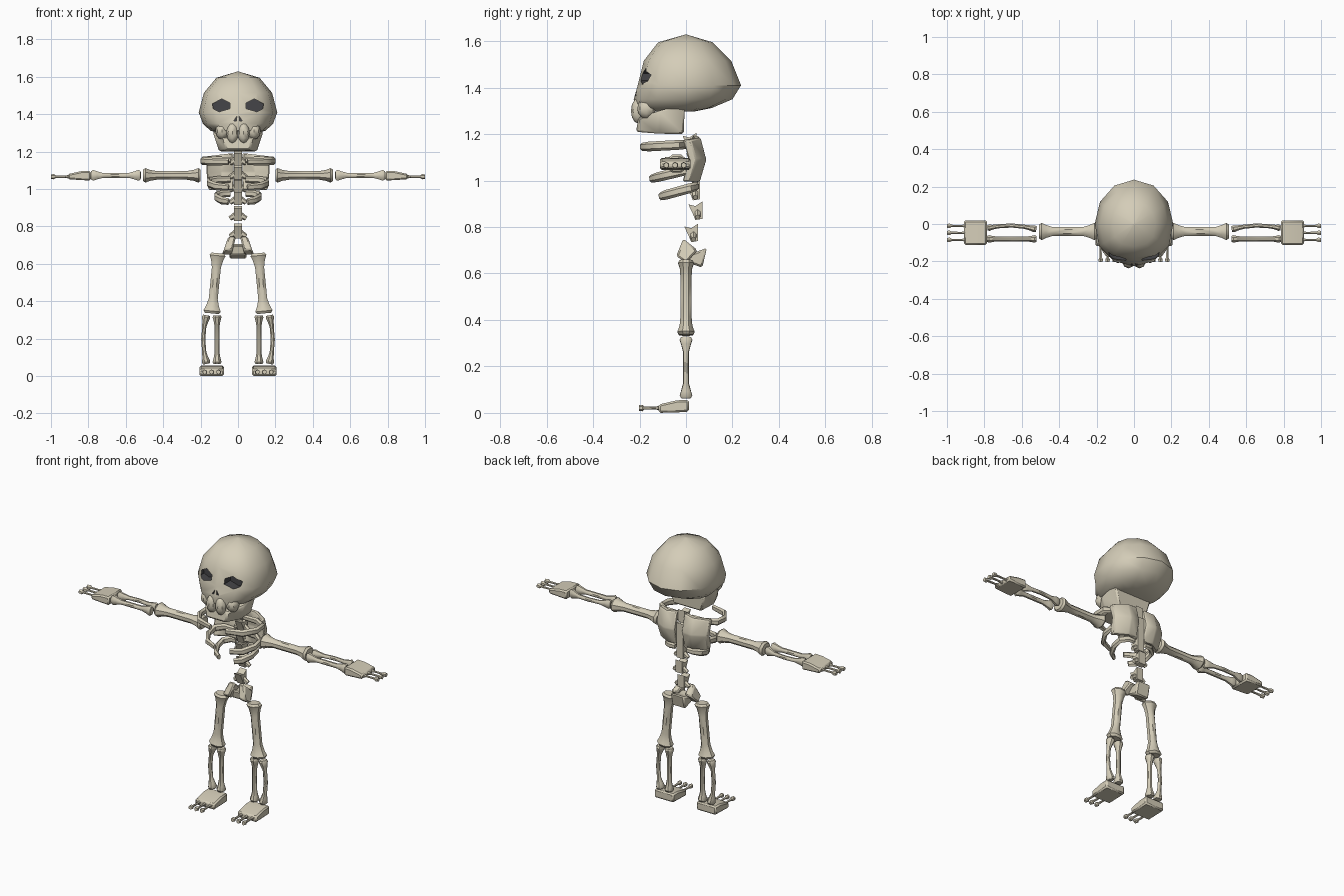
import bpy, bmesh, math
from mathutils import Vector

if "Cube" in bpy.data.objects:
    bpy.data.objects.remove(bpy.data.objects["Cube"])


def material(name, rgb):
    m = bpy.data.materials.new(name)
    m.diffuse_color = (*rgb, 1)
    m.use_nodes = True
    m.node_tree.nodes["Principled BSDF"].inputs["Base Color"].default_value = m.diffuse_color
    return m


BONE = material("ivory_bone", (0.66, 0.61, 0.48))
DARK = material("dark_socket", (0.06, 0.06, 0.065))


def loft(bm, rings):
    """Skin a list of equal-length point rings and cap both ends."""
    vs = [[bm.verts.new(p) for p in r] for r in rings]
    n = len(vs[0])
    for a, b in zip(vs, vs[1:]):
        for i in range(n):
            j = (i + 1) % n
            bm.faces.new((a[i], a[j], b[j], b[i]))
    bm.faces.new(vs[0])
    bm.faces.new(vs[-1])


def tube(bm, pts, radii, ref=(0, 0, 1), sides=8):
    """Tube along pts; each radius is (across, along ref)."""
    pts = [Vector(p) for p in pts]
    ref = Vector(ref)
    rings = []
    for i, p in enumerate(pts):
        t = (pts[min(i + 1, len(pts) - 1)] - pts[max(i - 1, 0)]).normalized()
        u = ref.cross(t).normalized()
        v = t.cross(u)
        a, b = radii[i]
        rings.append([p + u * a * math.cos(w) + v * b * math.sin(w)
                      for w in ((k + 0.5) * math.tau / sides for k in range(sides))])
    loft(bm, rings)


def long_bone(bm, p0, p1, end0, end1, shaft, ref, bow=(0, 0, 0)):
    """Bone with flared knuckles at both ends and an optional bow."""
    p0, p1, bow = Vector(p0), Vector(p1), Vector(bow)
    fr = (0, 0.04, 0.12, 0.24, 0.5, 0.76, 0.88, 0.96, 1)
    pts = [p0.lerp(p1, f) + bow * math.sin(math.pi * f) for f in fr]
    rad = []
    for f in fr:
        e = end0 if f < 0.5 else end1
        d = min(f, 1 - f)
        k = 0.8 if d < 0.01 else 1 if d < 0.1 else 0.75 if d < 0.2 else 0
        rad.append([max(shaft, c * k) for c in e])
    tube(bm, pts, rad, ref)


def prism(bm, pts, axis, lo, hi):
    """Extrude a 2D profile along x (pts are y,z) or y (pts are x,z)."""
    place = {"x": lambda p, c: (c, p[0], p[1]), "y": lambda p, c: (p[0], c, p[1])}[axis]
    loft(bm, [[place(p, c) for p in pts] for c in (lo, hi)])


def ball(bm, center, radii):
    ret = bmesh.ops.create_uvsphere(bm, u_segments=8, v_segments=6, radius=1)
    bmesh.ops.scale(bm, verts=ret["verts"], vec=radii)
    bmesh.ops.translate(bm, verts=ret["verts"], vec=center)


def make(name, bm, mirror=True, bevel=0, cutter=None, angle=42):
    bmesh.ops.recalc_face_normals(bm, faces=bm.faces)
    me = bpy.data.meshes.new(name)
    bm.to_mesh(me)
    bm.free()
    me.materials.append(BONE)
    me.materials.append(DARK)
    ob = bpy.data.objects.new(name, me)
    bpy.context.collection.objects.link(ob)
    bpy.ops.object.select_all(action='DESELECT')
    ob.select_set(True)
    bpy.context.view_layer.objects.active = ob
    if cutter:
        m = ob.modifiers.new("sockets", 'BOOLEAN')
        m.operation, m.solver, m.object = 'DIFFERENCE', 'EXACT', cutter
        bpy.ops.object.modifier_apply(modifier=m.name)
    bpy.ops.object.shade_smooth_by_angle(angle=math.radians(angle))
    if bevel:
        b = ob.modifiers.new("bevel", 'BEVEL')
        b.width, b.segments = bevel, 1
    if mirror:
        ob.modifiers.new("mirror", 'MIRROR')
    return ob


# Eye socket and nose hole cutters, dark on every face
bm = bmesh.new()
eye = [(.137, 1.455), (.088, 1.482), (.043, 1.46), (.043, 1.43), (.10, 1.413), (.132, 1.428)]
nose = [(.006, 1.39), (.022, 1.365), (.008, 1.365)]
for s in (1, -1):
    prism(bm, [(s * x, z) for x, z in eye], "y", -0.3, -0.135)
    prism(bm, [(s * x, z) for x, z in nose], "y", -0.3, -0.2)
for f in bm.faces:
    f.material_index = 1
sockets = make("socket_cutter", bm, mirror=False)
sockets.hide_render = True
sockets.hide_viewport = False

# Skull: height, half width, front reach, back reach
bm = bmesh.new()
rings = []
for z, w, yf, yb in [(1.628, .004, .004, .004), (1.595, .115, .12, .115), (1.515, .182, .182, .195),
                     (1.41, .21, .208, .237), (1.35, .188, .225, .2), (1.312, .148, .222, .11),
                     (1.298, .10, .18, .04)]:
    ring = []
    for k in range(12):
        c, s = math.cos(k * math.tau / 12), math.sin(k * math.tau / 12)
        p = 0.82 if s < -0.01 else 1
        x = math.copysign(abs(c) ** p, c) * w
        y = math.copysign(abs(s) ** p, s) * (yf if s < 0 else yb)
        ring.append((x, y, z))
    rings.append(ring)
loft(bm, rings)
make("skull", bm, mirror=False, cutter=sockets)
sockets.hide_set(True)

# Upper teeth and cheek nubs
bm = bmesh.new()
ball(bm, (.03, -.205, 1.30), (.032, .032, .055))
ball(bm, (.085, -.17, 1.31), (.036, .04, .045))
make("upper_teeth", bm)

# Lower jaw
bm = bmesh.new()
low = [(.095, -.01, 1.2), (.10, -.12, 1.2), (.065, -.215, 1.21)]
top = [(.13, -.005, 1.33), (.135, -.12, 1.3), (.075, -.205, 1.27)]
loft(bm, [r + [(-x, y, z) for x, y, z in reversed(r)] for r in (low, top)])
make("lower_jaw", bm, mirror=False, bevel=0.008)

# Vertebrae with side processes
for i, (y, z) in enumerate([(.015, 1.165), (.03, 1.09), (.03, 1.02), (.03, .955), (.04, .87), (.022, .775)]):
    bm = bmesh.new()
    prism(bm, [(y - .03, z + .028), (y, z + .02), (y + .03, z + .04), (y + .03, z - .035),
               (y, z - .04), (y - .012, z - .01)], "x", -.022, .022)
    tube(bm, [(-.044, y + .01, z - .028), (0, y + .01, z), (.044, y + .01, z - .028)],
         [(.012, .012), (.016, .024), (.012, .012)], sides=6)
    make(f"vertebra_{i + 1}", bm, mirror=False)

# Open ribs: half width, front, back, front height, back height
for i, (w, yf, yb, zf, zb) in enumerate([(.2, -.19, 0, 1.145, 1.155), (.162, -.15, .025, 1.008, 1.05),
                                         (.12, -.11, .045, .932, .975)]):
    path = [(.04, 0), (.65 * w, 0), (.94 * w, .18), (.95 * w, .5), (.72 * w, .85), (.05, 1)]
    bm = bmesh.new()
    tube(bm, [(x, yb + (yf - yb) * t, zb + (zf - zb) * t) for x, t in path],
         [(.011, .016), (.013, .019), (.014, .021), (.014, .021), (.013, .021), (.01, .017)], sides=6)
    make(f"rib_pair_{i + 1}", bm)

# Shoulder blades
bm = bmesh.new()
plan = [(.025, .05), (.025, .08), (.09, .088), (.168, .045), (.168, .01), (.09, .055)]
loft(bm, [[(x * k, y + d, z + e * x) for x, y in plan]
          for z, d, k, e in ((.995, -.028, .94, 0), (1.09, 0, 1, 0), (1.195, -.025, 1, -.12))])
make("shoulder_blades", bm, bevel=0.006)

# Pelvis: rear block and two flared wings
bm = bmesh.new()
prism(bm, [(-.01, .70), (.035, .69), (.09, .71), (.07, .625), (.0, .65)], "x", -.045, .045)
make("sacrum", bm, mirror=False, bevel=0.008)
bm = bmesh.new()
side = [(-.042, .675), (-.012, .75), (.05, .70), (.0, .645)]
loft(bm, [[(x0 - k * (z - .65), y, z) for y, z in side] for x0, k in ((.035, .25), (.085, .35))])
make("pelvis_wings", bm, bevel=0.008)

# Arms
X, Y, Z = (1, 0, 0), (0, 1, 0), (0, 0, 1)
bm = bmesh.new()
long_bone(bm, (.2, -.04, 1.073), (.507, -.04, 1.073), (.05, .042), (.05, .042), .025, Z)
make("upper_arms", bm)
bm = bmesh.new()
long_bone(bm, (.522, -.08, 1.073), (.785, -.08, 1.073), (.022, .031), (.022, .031), .014, Z)
long_bone(bm, (.522, -.028, 1.073), (.785, -.022, 1.073), (.02, .029), (.018, .029), .012, Z, (0, .017, 0))
make("forearm_bones", bm)

# Hands and fingers
bm = bmesh.new()
prism(bm, [(.787, 1.045), (.787, 1.097), (.84, 1.095), (.908, 1.08), (.908, 1.052)], "y", -.112, .02)
make("hands", bm, bevel=0.008)
bm = bmesh.new()
for y in (-.085, -.047, -.01):
    tube(bm, [(t, y, 1.066) for t in (.9, .92, .975, .985, 1)],
         [(r, r) for r in (.012, .006, .007, .014, .012)], Z, 6)
make("fingers", bm)

# Legs
bm = bmesh.new()
long_bone(bm, (.108, 0, .657), (.14, 0, .335), (.046, .037), (.05, .04), .026, Y)
make("thigh_bones", bm)
bm = bmesh.new()
long_bone(bm, (.112, 0, .325), (.112, 0, .065), (.026, .03), (.026, .03), .014, Y)
long_bone(bm, (.168, 0, .325), (.168, 0, .065), (.024, .029), (.024, .029), .012, Y, (.018, 0, 0))
make("shin_bones", bm)

# Feet and toes
bm = bmesh.new()
prism(bm, [(.012, .004), (.012, .056), (-.04, .054), (-.118, .036), (-.118, 0)], "x", .076, .206)
make("feet", bm, bevel=0.008)
bm = bmesh.new()
for x in (.104, .141, .178):
    tube(bm, [(x, t, .021) for t in (-.11, -.13, -.18, -.188, -.202)],
         [(r, r) for r in (.012, .006, .007, .014, .012)], Z, 6)
make("toes", bm)
